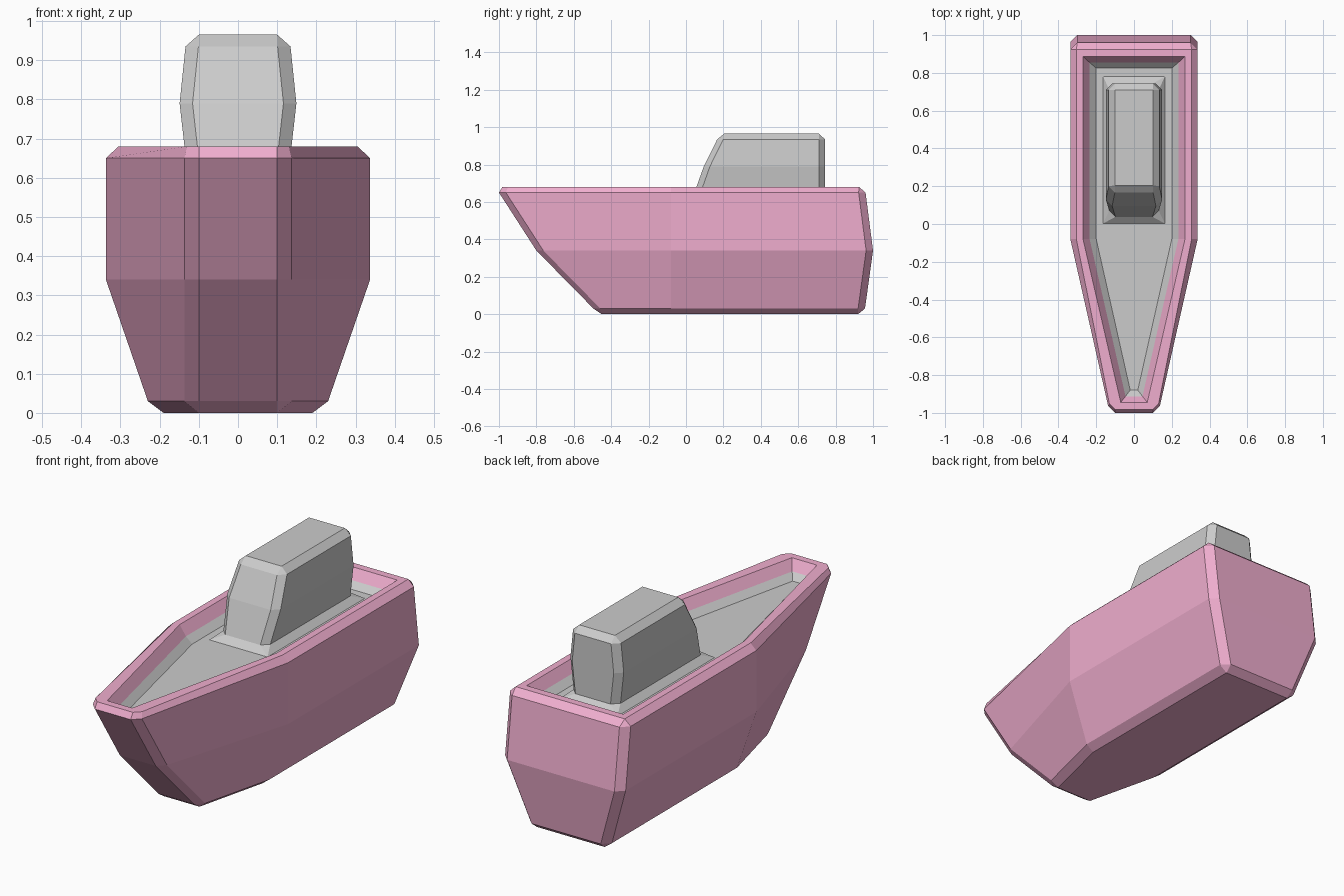
import bpy, bmesh

if "Cube" in bpy.data.objects:
    bpy.data.objects.remove(bpy.data.objects["Cube"])

def loft(name, rings, cap_start, cap_end, material=None):
    """Skin equal-length rings of half outlines (x, y, z), mirrored in x."""
    bm = bmesh.new()
    loops = []
    for half in rings:
        full = half + [(-x, y, z) for x, y, z in reversed(half)]
        loops.append([bm.verts.new(p) for p in full])
    n = len(loops[0])
    for lower, upper in zip(loops, loops[1:]):
        for i in range(n):
            j = (i + 1) % n
            bm.faces.new((lower[i], lower[j], upper[j], upper[i]))
    if cap_start:
        bm.faces.new(list(reversed(loops[0])))
    if cap_end:
        bm.faces.new(loops[-1])
    # Square corners are coincident chamfer points: merge them
    bmesh.ops.remove_doubles(bm, verts=bm.verts, dist=0.0005)
    mesh = bpy.data.meshes.new(name)
    bm.to_mesh(mesh)
    bm.free()
    obj = bpy.data.objects.new(name, mesh)
    bpy.context.collection.objects.link(obj)
    if material:
        mesh.materials.append(material)
    return obj

KNUCKLE = -0.08  # where the straight sides turn in towards the bow

def hull_ring(z, side, stern, bow, bow_x, bow_cut, stern_cut):
    return [(bow_x, bow, z), (bow_x + bow_cut, bow + bow_cut, z),
            (side, KNUCKLE, z), (side, stern - stern_cut, z),
            (side - stern_cut, stern, z)]

def cabin_ring(z, side, front, back, cut):
    return [(side - cut, front, z), (side, front + cut, z),
            (side, back - cut, z), (side - cut, back, z)]

pink = bpy.data.materials.new("hull_pink")
pink.diffuse_color = (0.87, 0.42, 0.62, 1)
pink.use_nodes = True
pink.node_tree.nodes["Principled BSDF"].inputs["Base Color"].default_value = pink.diffuse_color

# Hull: bottom chamfer, chine, upper side, rim and inner lip
lip = hull_ring(0.63, 0.235, 0.855, -0.912, 0.045, 0, 0)
loft("hull", [
    hull_ring(0.0, 0.19, 0.92, -0.45, 0.10, 0.0, 0.0),
    hull_ring(0.03, 0.23, 0.957, -0.495, 0.10, 0.037, 0.037),
    hull_ring(0.34, 0.337, 1.0, -0.80, 0.10, 0.037, 0.037),
    hull_ring(0.65, 0.337, 0.96, -1.0, 0.10, 0.037, 0.037),
    hull_ring(0.68, 0.305, 0.925, -0.982, 0.10, 0.03, 0.0),
    hull_ring(0.68, 0.27, 0.887, -0.945, 0.07, 0.0, 0.0),
    lip,
], True, False, pink)

# Deck: sloped border down to the flat floor
loft("deck", [
    lip,
    hull_ring(0.60, 0.20, 0.825, -0.88, 0.02, 0, 0),
], False, True)

# Cabin: flared foot, bulging sides, raked front and chamfered roof
loft("cabin", [
    cabin_ring(0.60, 0.163, 0.003, 0.78, 0),
    cabin_ring(0.63, 0.131, 0.038, 0.743, 0.033),
    cabin_ring(0.79, 0.149, 0.095, 0.743, 0.033),
    cabin_ring(0.935, 0.134, 0.167, 0.743, 0.033),
    cabin_ring(0.965, 0.10, 0.205, 0.71, 0),
], False, True)
